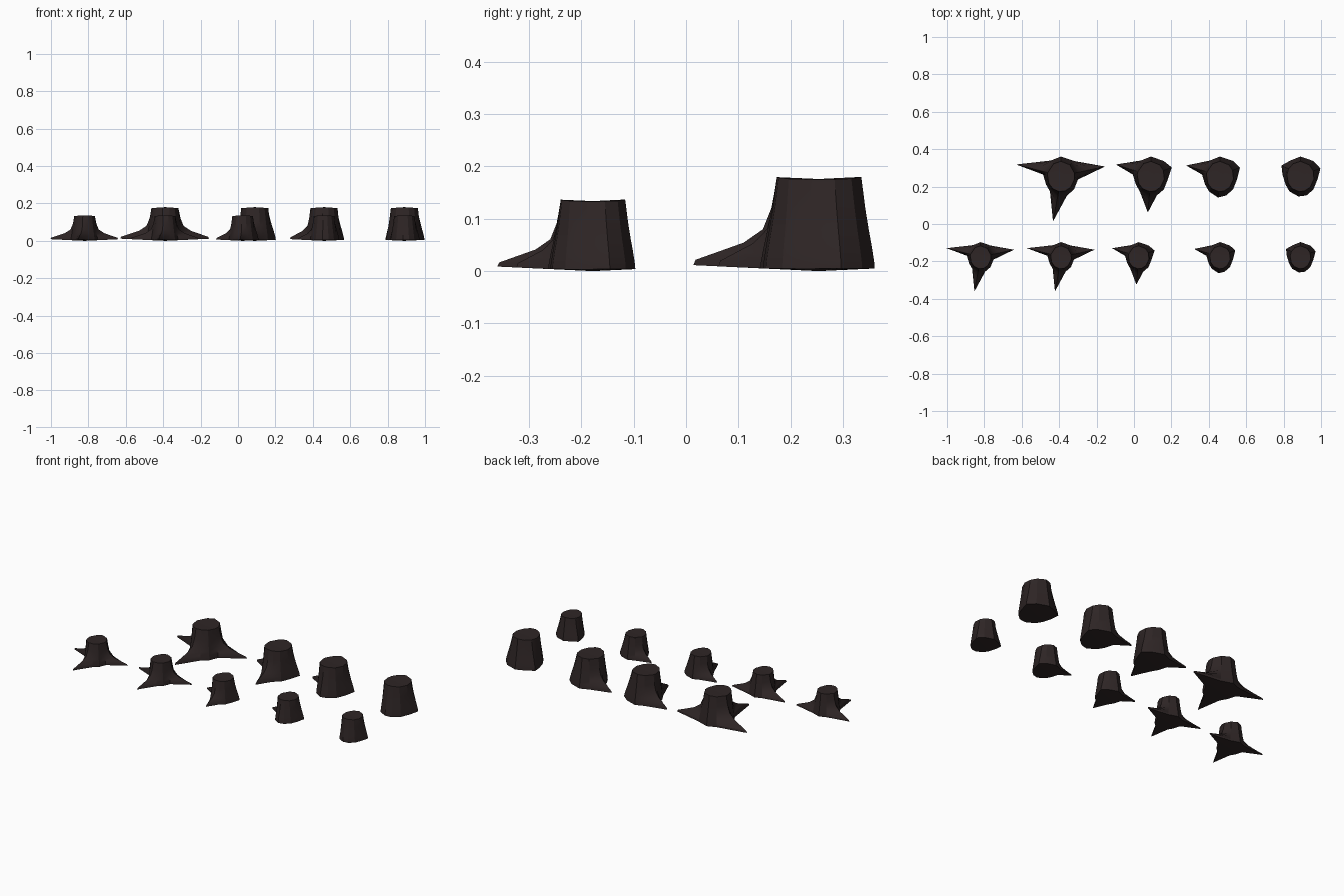
import bpy, bmesh, math
from mathutils import Vector

cube = bpy.data.objects.get("Cube")
if cube:
    bpy.data.objects.remove(cube)

bark = bpy.data.materials.new("dark bark")
bark.use_nodes = True
bark.diffuse_color = (0.028, 0.019, 0.019, 1)
bark.node_tree.nodes["Principled BSDF"].inputs["Base Color"].default_value = bark.diffuse_color
bark.node_tree.nodes["Principled BSDF"].inputs["Roughness"].default_value = 0.9

# Ground outline of the body between the roots, counter-clockwise from the right root
BACK = [(13, 15.5), (0, 20), (-10, 16)]
LEFT_FLANK = [(-18, 2), (-15, -8), (-11, -15)]
RIGHT_FLANK = [(6, -19), (13, -13), (17, -3)]
UNIT = 0.00534

# Root tips: right, left, front
ROOTS = {
    "wide": [(44, 10), (-45, 12), (-8, -45)],
    "medium": [(21, 9), (-35, 12), (-3, -36)],
    "short": [(20, 9), (-34, 11), (-2, -21)],
    "plain": [(20, 8), (-19, 11), (-2, -20)],
}

# Height, root flare and body flare of each ring
RINGS = [(0, 1, 1), (0.012, 0.97, 0.97), (0.03, 0.7, 0.87), (0.05, 0.4, 0.75),
         (0.08, 0.17, 0.55), (0.12, 0.07, 0.3), (0.18, 0, 0)]


def stump(name, kind, x, y, scale):
    right, left, front = ROOTS[kind]
    outline = [right, *BACK, left, *LEFT_FLANK, front, *RIGHT_FLANK]
    bm = bmesh.new()
    rings = []
    for height, root_flare, body_flare in RINGS:
        ring = []
        for i, p in enumerate(outline):
            base = Vector(p)
            d = base.normalized()
            top = Vector((d.x * 13.7, d.y * 15.2))
            flare = root_flare if i % 4 == 0 and base.length > 25 else body_flare
            q = top.lerp(base, flare) * UNIT
            # Root tips lift a little off the ground, the cut dips at the sides
            lift = 0.00025 * base.length * max(0, 1 - height / 0.08)
            dip = 0.005 * abs(d.x) if height == RINGS[-1][0] else 0
            ring.append(bm.verts.new((q.x, q.y, height + lift - dip)))
        rings.append(ring)
    n = len(outline)
    for low, high in zip(rings, rings[1:]):
        for i in range(n):
            j = (i + 1) % n
            bm.faces.new((low[i], low[j], high[j], high[i]))
    # Underside and cut top
    foot = bm.verts.new((0, 0, 0))
    crown = bm.verts.new((0, 0, 0.176))
    for i in range(n):
        j = (i + 1) % n
        bm.faces.new((foot, rings[0][j], rings[0][i]))
        bm.faces.new((crown, rings[-1][i], rings[-1][j]))
    mesh = bpy.data.meshes.new(name)
    bm.to_mesh(mesh)
    bm.free()
    mesh.materials.append(bark)
    obj = bpy.data.objects.new(name, mesh)
    bpy.context.collection.objects.link(obj)
    obj.location = (x, y, 0)
    obj.scale = (scale,) * 3
    bpy.ops.object.select_all(action="DESELECT")
    obj.select_set(True)
    bpy.context.view_layer.objects.active = obj
    bpy.ops.object.shade_smooth_by_angle(angle=math.radians(25))


# Back row of large stumps
for kind, x in (("wide", -0.39), ("medium", 0.09), ("short", 0.46), ("plain", 0.89)):
    stump(f"large_{kind}_stump", kind, x, 0.254, 1)

# Front row of small stumps
stump("small_wide_stump_outer", "wide", -0.82, -0.178, 0.76)
for kind, x in (("wide", -0.39), ("medium", 0.025), ("short", 0.46), ("plain", 0.89)):
    stump(f"small_{kind}_stump", kind, x, -0.178, 0.76)
